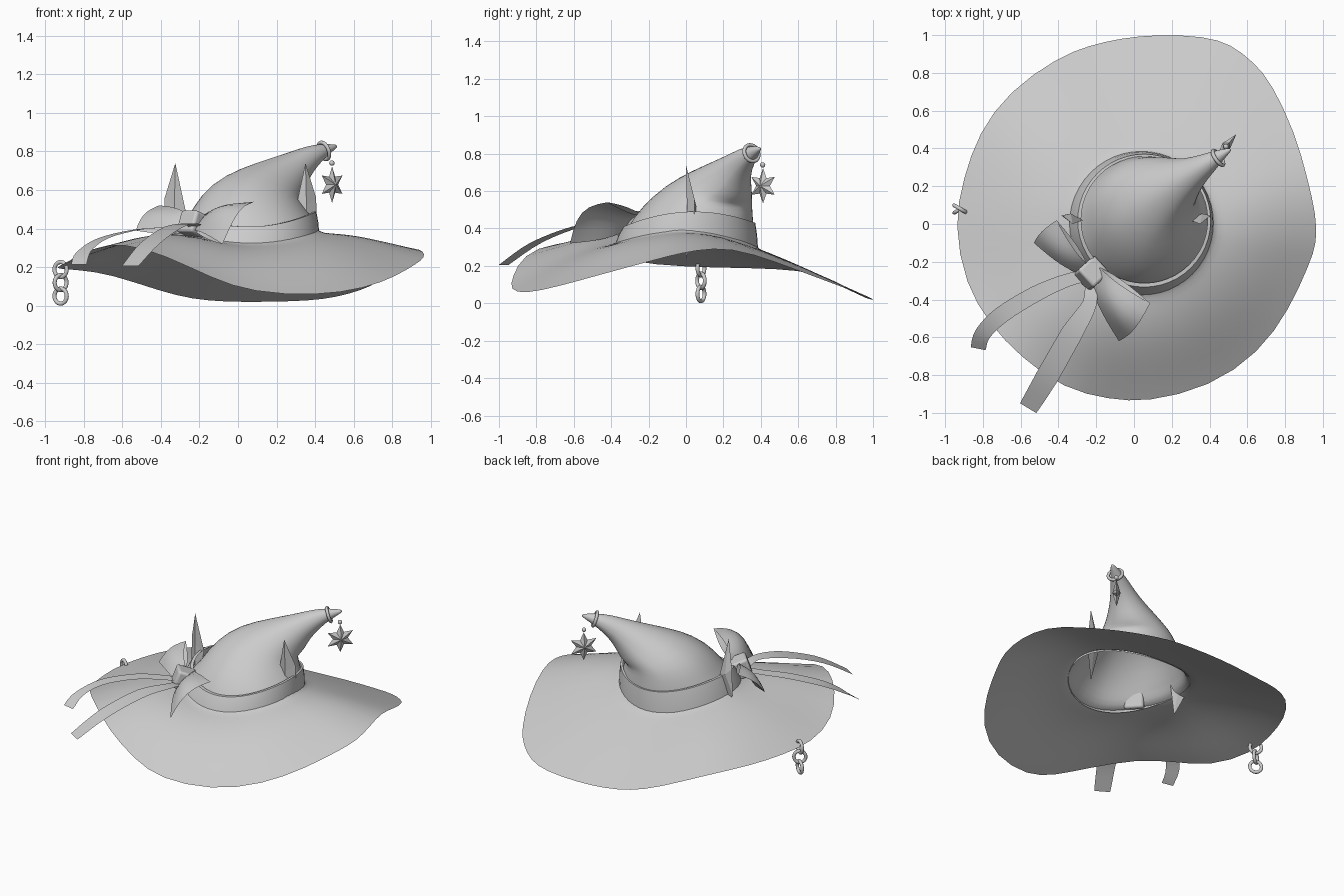
import bpy, bmesh, math
from mathutils import Vector as V, Matrix

if "Cube" in bpy.data.objects:
    bpy.data.objects.remove(bpy.data.objects["Cube"])

def make(name, verts, faces, smooth=True, angle=40):
    me = bpy.data.meshes.new(name)
    me.from_pydata([tuple(v) for v in verts], [], faces)
    bm = bmesh.new()
    bm.from_mesh(me)
    bmesh.ops.remove_doubles(bm, verts=bm.verts, dist=1e-5)
    bmesh.ops.recalc_face_normals(bm, faces=bm.faces)
    bm.to_mesh(me)
    bm.free()
    ob = bpy.data.objects.new(name, me)
    bpy.context.collection.objects.link(ob)
    if smooth:
        finish(ob, angle)
    return ob

def finish(ob, angle=40):
    bpy.ops.object.select_all(action='DESELECT')
    ob.select_set(True)
    bpy.context.view_layer.objects.active = ob
    bpy.ops.object.shade_smooth_by_angle(angle=math.radians(angle))

def loft(name, rings, closed=True, **kw):
    n = len(rings[0])
    verts = [p for r in rings for p in r]
    faces = []
    for i in range(len(rings) - 1):
        for j in range(n if closed else n - 1):
            k = (j + 1) % n
            faces.append((i*n + j, i*n + k, (i+1)*n + k, (i+1)*n + j))
    return make(name, verts, faces, **kw)

def spline(p0, p1, p2, p3, t):
    return .5 * (2*p1 + (p2-p0)*t + (2*p0-5*p1+4*p2-p3)*t*t + (3*p1-p0-3*p2+p3)*t**3)

def saddle(a):
    return .345 + .035 * math.cos(2 * a) - .010 * math.sin(a)

def torus(name, loc, normal, major, minor, stretch=1.0):
    bpy.ops.mesh.primitive_torus_add(major_radius=major, minor_radius=minor,
                                     major_segments=28, minor_segments=10)
    ob = bpy.context.object
    ob.name = name
    ob.matrix_world = (Matrix.Translation(loc) @ Matrix.Diagonal((1, 1, stretch, 1)) @
                       V(normal).to_track_quat('Z', 'Y').to_matrix().to_4x4())
    finish(ob, 80)

# hat body, one hollow sheet: wavy brim from the rim inwards ...
rim = [(.13, 1, .02), (-.07, .98, .02), (-.24, .94, .035), (-.40, .88, .075),
       (-.66, .70, .165), (-.82, .48, .185), (-.90, .24, .19), (-.95, 0, .195),
       (-.89, -.32, .22), (-.76, -.53, .30), (-.60, -.70, .33), (-.37, -.87, .26),
       (-.13, -.925, .14), (.07, -.94, .07), (.40, -.86, .05), (.66, -.68, .09),
       (.82, -.45, .155), (.925, -.21, .22), (.965, -.10, .25), (.96, .05, .285),
       (.915, .24, .30), (.85, .48, .22), (.725, .745, .12), (.635, .85, .08),
       (.51, .95, .045), (.37, .99, .025)]
rim = [V((x * 1.004, y * 1.004, z)) for x, y, z in rim]
angles = [math.atan2(p.y, p.x - .05) for p in rim]
rings = []
for i in range(8):
    t = i / 8
    ring = []
    for p, a in zip(rim, angles):
        b = V((.05 + .365 * math.cos(a), .365 * math.sin(a), saddle(a)))
        q = p.lerp(b, t)
        q.z += (.02 - .016 * math.sin(a)) * math.sin(math.pi * t ** 1.3)
        ring.append(q)
    rings.append(ring)
# ... then the bent pointed crown: centre, radius, ring normal
spine = [((.05, 0, .335), .365, (0, 0, 1)), ((.055, .02, .39), .345, (0, 0, 1)),
         ((.06, .035, .455), .325, (0, 0, 1)),
         ((.07, .09, .555), .265, (.1, .1, 1)), ((.12, .15, .61), .21, (.3, .25, 1)),
         ((.21, .215, .655), .15, (.6, .5, 1)), ((.30, .265, .72), .090, (1, .8, 1)),
         ((.38, .315, .775), .060, (1, .75, .6)), ((.44, .355, .805), .037, (1, .65, .4)),
         ((.51, .395, .828), .010, (1, .6, .3)), ((.512, .396, .829), 0, (1, .6, .3))]
for i, (c, r, nrm) in enumerate(spine):
    q = V((0, 0, 1)).rotation_difference(V(nrm).normalized())
    ring = []
    for a in angles:
        p = V(c) + q @ V((r * math.cos(a), r * math.sin(a), 0))
        if i < 2:
            p.z = saddle(a) + .055 * i
        ring.append(p)
    rings.append(ring)
body = loft("hat_body", rings, angle=80)
sub = body.modifiers.new("smooth", 'SUBSURF')
sub.levels = sub.render_levels = 1

# hat band following the saddle-shaped base, taller at the back
def band_ring(cx, cy, r, f):
    return [V((cx + r * math.cos(a), cy + r * math.sin(a),
               saddle(a) + f * (.11 + .02 * math.sin(a))))
            for a in (j * math.tau / 48 for j in range(48))]
loft("hat_band", [band_ring(.04, .003, .382, -.05), band_ring(.046, .01, .37, .5),
                  band_ring(.054, .018, .352, 1), band_ring(.055, .022, .335, 1)])

# pair of pointed ears, sunk into the crown and mirrored about it
for side in ("right", "left"):
    pts = [(.35, 0, .74), (.405, .045, .56), (.41, .045, .39), (.35, .0, .235),
           (.295, .02, .485), (.355, .005, .52), (.36, .055, .52)]
    if side == "left":
        pts = [(.025 - x, y, z) for x, y, z in pts]
    faces = [(j, (j + 1) % 5, m) for j in range(5) for m in (5, 6)]
    make(side + "_ear", pts, faces, smooth=False)

# bow loops: two sheets between the knot edge and the flared, arched end
def bow_loop(name, k1, k2, a, b, puff, arch):
    k1, k2, a, b = map(V, (k1, k2, a, b))
    nrm = (a - k1).cross(b - a).normalized()
    rows = []
    for s, order in ((1, range(0, 9)), (-1, range(7, -1, -1))):
        for i in order:
            t = i / 8
            bulge = nrm * s * puff * math.sin(math.pi * t ** .8)
            p, q = k1.lerp(a, t), k2.lerp(b, t)
            rows.append([p.lerp(q, u) + bulge +
                         V(arch) * math.sin(math.pi * u) * math.sin(math.pi * t * .65)
                         for u in (j / 6 for j in range(7))])
    return loft(name, rows, closed=False, angle=60)
bow_loop("bow_loop_right", (-.18, -.23, .47), (-.23, -.32, .39),
         (.085, -.42, .54), (-.08, -.62, .32), .02, (.0, -.04, .06))
bow_loop("bow_loop_left", (-.25, -.21, .47), (-.30, -.26, .39),
         (-.41, .02, .52), (-.53, -.10, .39), .02, (-.02, 0, .02))

# bow knot
bpy.ops.mesh.primitive_cube_add(size=1)
knot = bpy.context.object
knot.name = "bow_knot"
knot.data.transform(Matrix.Diagonal((.125, .125, .12, 1)))
knot.matrix_world = (Matrix.Translation((-.225, -.262, .42)) @
                     Matrix.Rotation(math.radians(-48), 4, 'Z') @
                     Matrix.Rotation(math.radians(-20), 4, 'X'))
bev = knot.modifiers.new("soft", 'BEVEL')
bev.width, bev.segments = .015, 3
finish(knot, 60)

# trailing ribbon tails
def ribbon(name, pts, widths):
    pts = [V(p) for p in pts]
    n = len(pts)
    path = []
    for i in range(n - 1):
        quad = pts[max(i-1, 0)], pts[i], pts[i+1], pts[min(i+2, n-1)]
        path += [(spline(*quad, k / 4), widths[i] + (widths[i+1] - widths[i]) * k / 4)
                 for k in range(5 if i == n - 2 else 4)]
    rows = []
    for i, (c, w) in enumerate(path):
        d = path[min(i + 1, len(path) - 1)][0] - path[max(i - 1, 0)][0]
        side = V((-d.y, d.x, 0)).normalized() * w / 2
        rows.append([c - side, c + side])
    ob = loft(name, rows[::-1], closed=False, angle=30)
    if ob.data.polygons[0].normal.z < 0:
        ob.data.flip_normals()
ribbon("ribbon_tail_left", [(-.24, -.27, .41), (-.36, -.30, .405), (-.52, -.37, .395),
       (-.70, -.48, .35), (-.80, -.58, .28), (-.825, -.66, .215)], [.06, .07, .085, .09, .085, .08])
ribbon("ribbon_tail_front", [(-.23, -.29, .40), (-.235, -.42, .425), (-.33, -.58, .41),
       (-.455, -.80, .325), (-.56, -.975, .205)], [.06, .075, .115, .12, .10])

# ring on the tip, with a ball and star charm hanging from it
torus("tip_ring", (.445, .35, .803), (1, .7, .4), .046, .010)
bpy.ops.mesh.primitive_uv_sphere_add(segments=16, ring_count=10, radius=.014,
                                     location=(.487, .41, .74))
bpy.context.object.name = "charm_ball"
finish(bpy.context.object, 80)
c = V((.488, .412, .628))
star = []
for j in range(12):
    a = j * math.tau / 12
    r = .095 if j % 2 == 0 else .048
    star.append(c + V((r * .65 * math.sin(a), r * .76 * math.sin(a), r * math.cos(a))))
star += [c + V((.76, -.65, 0)) * .025, c - V((.76, -.65, 0)) * .025]
make("star_charm", star, [(j, (j + 1) % 12, m) for j in range(12) for m in (12, 13)], smooth=False)

# three chain links hanging from the left rim
for i, z in enumerate((.188, .12, .05)):
    torus("chain_link_%d" % (i + 1), (-.92, .08, z),
          (.5, .85, 0) if i % 2 == 0 else (-.55, .83, 0), .037, .0105, 1.05)
